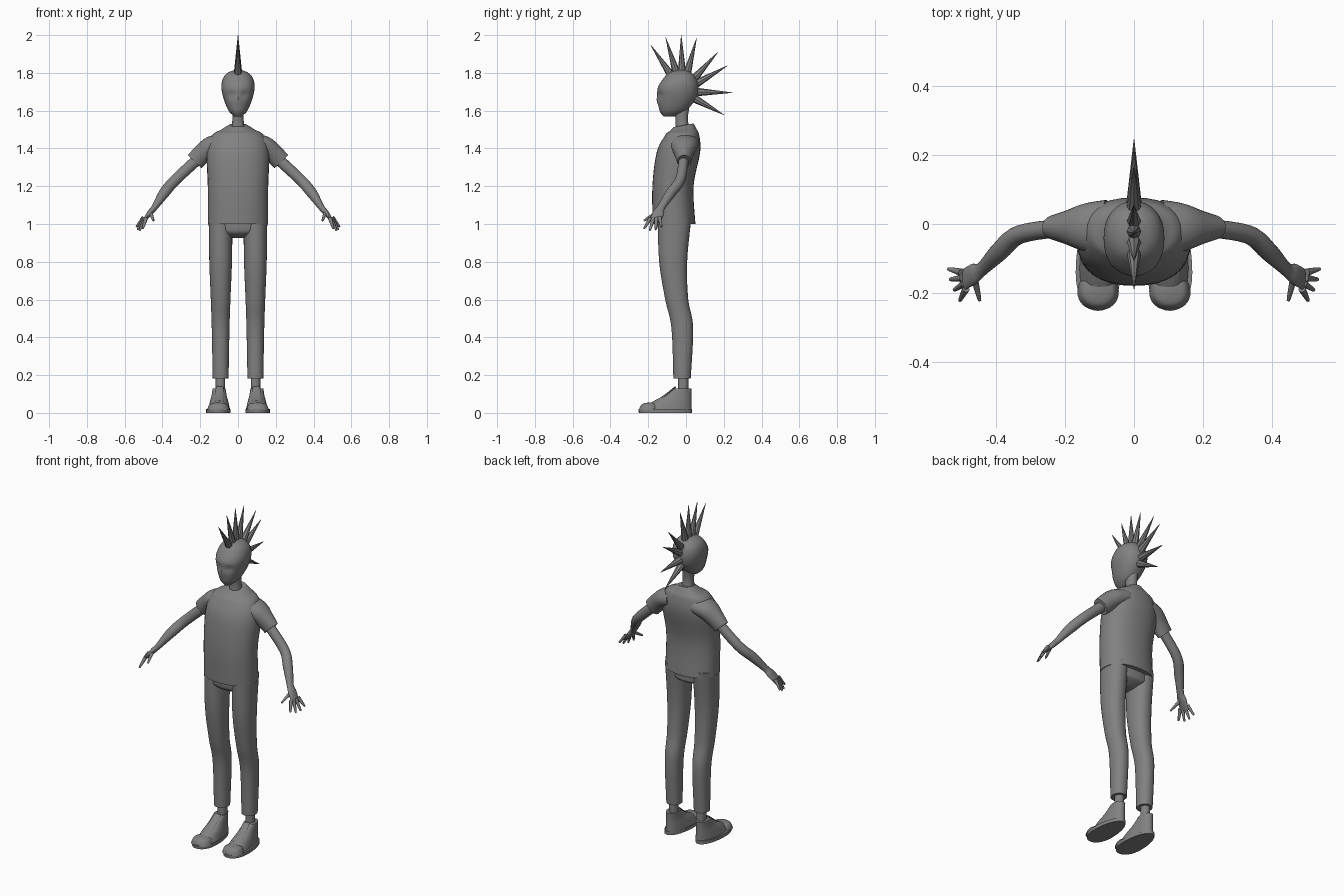
import bpy
import bmesh
import math
from mathutils import Vector

if "Cube" in bpy.data.objects:
    bpy.data.objects.remove(bpy.data.objects["Cube"], do_unlink=True)

GREY = (0.22, 0.22, 0.22, 1)
material = bpy.data.materials.new("mid grey")
material.use_nodes = True
material.diffuse_color = GREY
material.node_tree.nodes["Principled BSDF"].inputs["Base Color"].default_value = GREY


def spline(before, start, end, after, t):
    """Smooth blend from start to end, guided by the neighbouring values."""
    slope_in, slope_out = (end - before) / 2, (after - start) / 2
    ease = t * t * (3 - 2 * t)
    return (start + (end - start) * ease
            + slope_in * t * (1 - t) ** 2 - slope_out * t * t * (1 - t))


def interpolate(rows, steps):
    """Smooth curve through rows of equal length."""
    padded = [rows[0], *rows, rows[-1]]
    curve = []
    for group in zip(padded, padded[1:], padded[2:], padded[3:]):
        for step in range(steps):
            curve.append([spline(*values, step / steps) for values in zip(*group)])
    return curve + [list(rows[-1])]


def circle(sides):
    angles = [math.tau * index / sides for index in range(sides)]
    return [(math.cos(angle), math.sin(angle)) for angle in angles]


def skin(name, rings, smooth=True, mirror=False):
    """Join rings of points into one closed surface."""
    bm = bmesh.new()
    sign = -1 if mirror else 1
    loops = [[bm.verts.new((sign * p.x, p.y, p.z)) for p in ring] for ring in rings]
    for lower, upper in zip(loops, loops[1:]):
        for index in range(len(lower)):
            bm.faces.new((lower[index - 1], lower[index], upper[index], upper[index - 1]))
    bm.faces.new(loops[0])
    bm.faces.new(loops[-1])
    bmesh.ops.recalc_face_normals(bm, faces=bm.faces)
    mesh = bpy.data.meshes.new(name)
    bm.to_mesh(mesh)
    bm.free()
    mesh.materials.append(material)
    if smooth:
        mesh.shade_smooth()
        mesh.set_sharp_from_angle(angle=math.radians(45))
    obj = bpy.data.objects.new(name, mesh)
    bpy.context.collection.objects.link(obj)


def pair(name, rings):
    skin("left_" + name, rings)
    skin("right_" + name, rings, mirror=True)


def stack(rows, center_x=0, squareness=2.2, egg=0, steps=5, sides=32):
    """Level rings from rows of height, front, back and half width."""
    def squared(value):
        return math.copysign(abs(value) ** (2 / squareness), value)

    rings = []
    for height, front, back, half in interpolate(rows, steps):
        middle, depth = (front + back) / 2, (back - front) / 2
        outline = [(squared(c), squared(s)) for c, s in circle(sides)]
        rings.append([Vector((center_x + half * c * (1 - egg * s), middle + depth * s, height))
                      for c, s in outline])
    return rings


def tube(rows, steps=5, sides=20):
    """Rings across a path from rows of x, y, z, radius and depth radius."""
    curve = interpolate(rows, steps)
    points = [Vector(row[:3]) for row in curve]
    rings = []
    for index, (point, row) in enumerate(zip(points, curve)):
        ahead = points[min(index + 1, len(points) - 1)]
        along = (ahead - points[max(index - 1, 0)]).normalized()
        depth = (Vector((0, 1, 0)) - along * along.y).normalized()
        across = depth.cross(along)
        rings.append([point + across * row[3] * c + depth * row[4] * s for c, s in circle(sides)])
    return rings


def bump(offset, size):
    return math.exp(-(offset / size) ** 2)


# Head with shallow eye sockets and a small nose
head = stack([
    (1.57, -.12, -.06, .02), (1.6, -.14, 0, .05), (1.66, -.15, .05, .075), (1.72, -.15, .066, .088),
    (1.77, -.12, .055, .08), (1.8, -.09, .03, .055), (1.815, -.05, 0, .02)])
for ring in head:
    for point in ring:
        if point.y < -.08:
            socket = bump(abs(point.x) - .035, .02) * bump(point.z - 1.685, .02)
            nose = bump(point.x, .012) * bump(point.z - 1.655, .02)
            point.y += .012 * socket - .006 * nose
skin("head", head)

skin("neck", stack([(1.47, -.06, .03, .04), (1.55, -.055, .01, .03), (1.63, -.07, .02, .03)]))

# Crest of spikes fanned around the middle of the head
for number, degrees in enumerate((-34, -17, -1, 15, 42, 60, 91, 119)):
    angle = math.radians(degrees)
    direction = Vector((0, math.sin(angle), math.cos(angle)))
    center = Vector((0, -.02, 1.7))
    lean = max(angle, 0)
    base = center + direction * (.1 - .012 * lean)
    tip = center + direction * (.3 - .022 * lean)
    spike = tube([(*base, .022, .022), (*tip, .001, .001)], steps=1, sides=8)
    skin(f"hair_spike_{number + 1}", spike, smooth=False)

# Shirt body with a neckline that dips at the front
shirt = stack([
    (1, -.176, .05, .16), (1.2, -.178, .04, .16), (1.38, -.155, .075, .165),
    (1.47, -.11, .07, .136), (1.5, -.085, .055, .09), (1.525, -.065, .04, .05)])
for ring in shirt:
    for point in ring:
        point.z += 4 * point.y * max(point.z - 1.48, 0)
skin("shirt_body", shirt)

pair("sleeve", tube([
    (.08, -.01, 1.43, .05, .08), (.14, -.01, 1.41, .055, .07),
    (.19, -.01, 1.37, .052, .05), (.23, -.01, 1.33, .05, .036)], sides=28))

# Arm and palm in one surface
pair("arm", tube([
    (.2, -.01, 1.355, .03, .026), (.33, -.03, 1.235, .029, .027), (.39, -.08, 1.165, .028, .027),
    (.44, -.13, 1.09, .017, .021), (.465, -.145, 1.06, .015, .03), (.5, -.165, 1.015, .007, .03)]))


def finger(name, knuckle, tip):
    rows = [(*knuckle.lerp(tip, t), radius, radius) for t, radius in ((0, .011), (.9, .006), (1, .003))]
    pair(name + "_finger", tube(rows, steps=3, sides=10))


# Fingers spread evenly along the palm edge, with the middle ones longest
for number, name in enumerate(("index", "middle", "ring", "little")):
    spread = number / 3
    reach = math.sin(math.pi * spread)
    knuckle = Vector((.487, -.188, 1.03)).lerp(Vector((.5, -.14, 1.035)), spread)
    tip = Vector((.505, -.222, .975)).lerp(Vector((.538, -.13, .985)), spread)
    finger(name, knuckle, tip + Vector((.006, 0, -.015)) * reach)
finger("thumb", Vector((.463, -.155, 1.06)), Vector((.447, -.222, 1.018)))

# Trousers: hips and two legs
skin("trouser_hips", stack([
    (.925, -.1, -.03, .04), (.95, -.14, .015, .12), (.98, -.15, .02, .153), (1.04, -.15, .03, .153)]))
pair("trouser_leg", stack([
    (.183, -.067, .025, .042), (.45, -.077, .038, .047), (.6, -.11, .012, .052),
    (.8, -.142, .006, .06), (1.03, -.15, .028, .063)], center_x=.092))

pair("ankle", stack([(.1, -.042, .012, .025), (.2, -.042, .012, .025)], center_x=.093))

# Shoes: sole, upper, rounded toe cap and tongue
pair("shoe_sole", stack([(0, -.25, .032, .064), (.02, -.252, .032, .064)], center_x=.104, egg=.15))
pair("shoe_upper", stack([
    (.015, -.243, .029, .058), (.06, -.175, .028, .048),
    (.09, -.118, .028, .04), (.13, -.06, .03, .034)], center_x=.1, egg=.12))
pair("shoe_toe_cap", stack([
    (.015, -.25, -.14, .06), (.045, -.235, -.15, .046), (.055, -.2, -.17, .015)], center_x=.104))
pair("shoe_tongue", tube([(.1, -.165, .06, .024, .005), (.1, -.115, .088, .023, .006),
                          (.096, -.055, .137, .02, .005)]))
